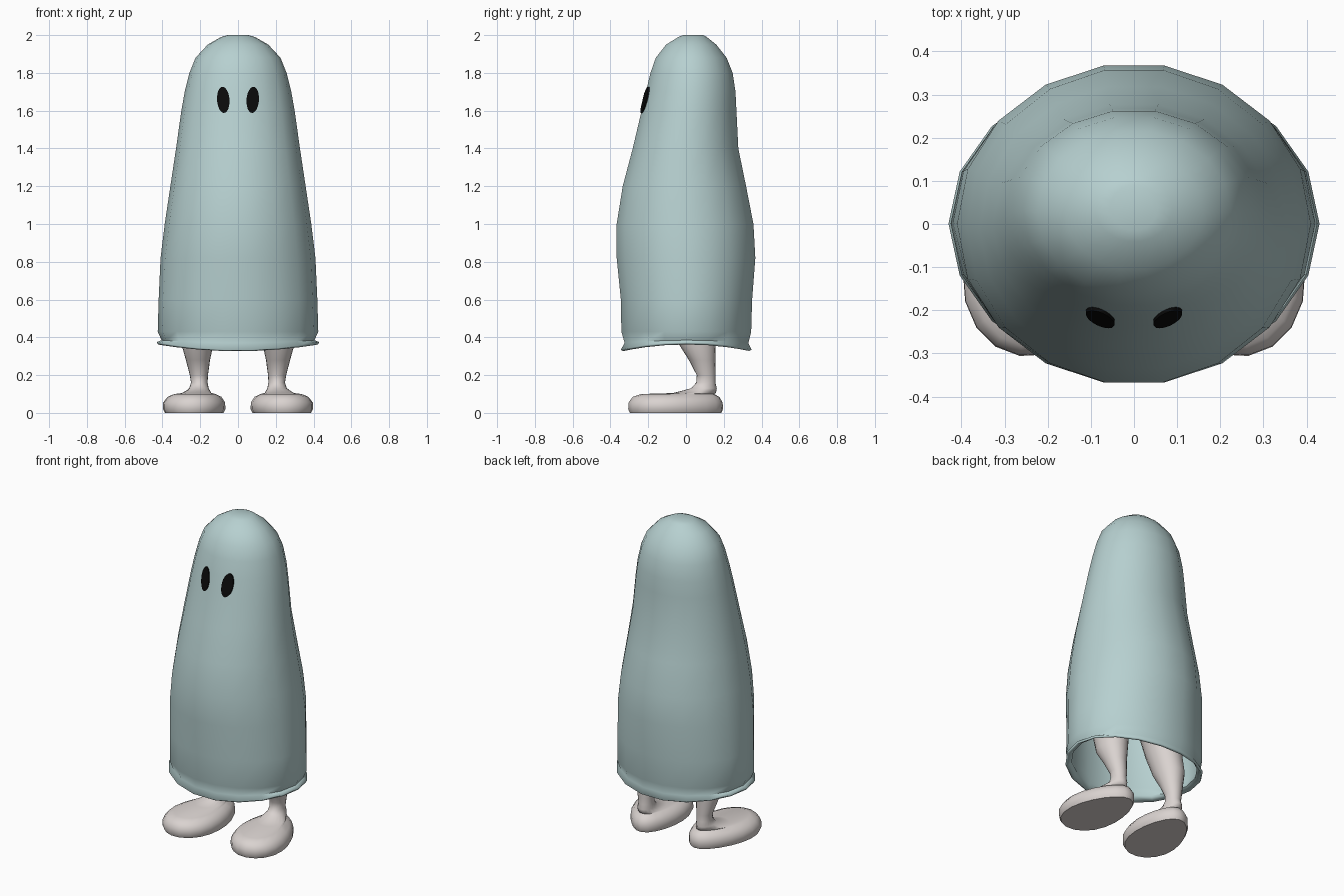
import bpy, bmesh, math
from mathutils import Vector
from mathutils.bvhtree import BVHTree

cube = bpy.data.objects.get("Cube")
if cube:
    bpy.data.objects.remove(cube, do_unlink=True)


def material(name, rgb):
    m = bpy.data.materials.new(name)
    m.use_nodes = True
    m.diffuse_color = (*rgb, 1)
    m.node_tree.nodes["Principled BSDF"].inputs["Base Color"].default_value = (*rgb, 1)
    return m


CLOTH = material("pale teal cloth", (0.47, 0.63, 0.63))
SKIN = material("warm pale grey", (0.70, 0.65, 0.63))
BLACK = material("eye black", (0.003, 0.003, 0.003))


def loft(bm, rings, cap_start=False, cap_end=False):
    """Skin a list of closed rings of points."""
    rows = [[bm.verts.new(p) for p in ring] for ring in rings]
    n = len(rows[0])
    for a, b in zip(rows, rows[1:]):
        for i in range(n):
            j = (i + 1) % n
            bm.faces.new((a[i], a[j], b[j], b[i]))
    if cap_start:
        bm.faces.new(rows[0][::-1])
    if cap_end:
        bm.faces.new(rows[-1])


def finish(bm, name, mat, angle):
    mesh = bpy.data.meshes.new(name)
    bm.normal_update()
    bm.to_mesh(mesh)
    obj = bpy.data.objects.new(name, mesh)
    bpy.context.collection.objects.link(obj)
    mesh.materials.append(mat)
    bpy.ops.object.select_all(action="DESELECT")
    obj.select_set(True)
    bpy.context.view_layer.objects.active = obj
    bpy.ops.object.shade_smooth_by_angle(angle=math.radians(angle))
    return obj


# Draped sheet: height, half width, front y, back y
SHEET = [
    (0.385, 0.405, -0.325, 0.33), (0.43, 0.425, -0.342, 0.345),
    (0.60, 0.42, -0.345, 0.35), (0.82, 0.41, -0.367, 0.367),
    (1.00, 0.388, -0.367, 0.357), (1.20, 0.358, -0.335, 0.318),
    (1.40, 0.328, -0.282, 0.277), (1.60, 0.30, -0.235, 0.267),
    (1.70, 0.282, -0.212, 0.262), (1.80, 0.257, -0.188, 0.247),
    (1.88, 0.225, -0.16, 0.215), (1.95, 0.16, -0.105, 0.16),
    (1.99, 0.09, -0.04, 0.11), (2.00, 0.055, -0.015, 0.09),
]
SIDES = 18


def sheet_ring(z, w, front, back, dip=0.0):
    mid, half = (front + back) / 2, (back - front) / 2 / math.cos(math.pi / SIDES)
    ring = []
    for i in range(SIDES):
        t = 2 * math.pi * i / SIDES
        ring.append((w * math.cos(t), mid + half * math.sin(t),
                     z - dip * math.sin(t) ** 2))
    return ring


bm = bmesh.new()
rings = [sheet_ring(0.375, 0.43, -0.345, 0.347, 0.042),
         sheet_ring(*SHEET[0], 0.015)]
rings += [sheet_ring(*row) for row in SHEET[1:]]
loft(bm, rings, cap_end=True)
bm.normal_update()
surface = BVHTree.FromBMesh(bm)
sheet = finish(bm, "sheet", CLOTH, 60)
bm.free()
solid = sheet.modifiers.new("thickness", "SOLIDIFY")
solid.thickness = 0.014
solid.offset = -1

# Oval eyes laid on the front of the sheet
for side, label in ((1, "left"), (-1, "right")):
    bm = bmesh.new()

    def on_sheet(x, z, lift):
        hit, normal, _, _ = surface.ray_cast(Vector((x, -2, z)), Vector((0, 1, 0)))
        return hit + Vector((0, -lift, 0))

    eye_rings = []
    for scale, lift in ((1, 0.0), (1, 0.008), (0.7, 0.009), (0.35, 0.009), (0.05, 0.009)):
        ring = []
        for i in range(24):
            t = 2 * math.pi * i / 24
            u, v = 0.033 * scale * math.cos(t), 0.069 * scale * math.sin(t)
            ring.append(on_sheet(side * 0.078 + u + side * 0.05 * v, 1.657 + v, lift))
        eye_rings.append(ring)
    loft(bm, eye_rings, cap_end=True)
    finish(bm, label + "_eye", BLACK, 50)
    bm.free()

# Legs with feet: height, centre x, centre y, half width, half length
LEG = [
    (0.00, 0.225, -0.055, 0.150, 0.245), (0.02, 0.225, -0.055, 0.160, 0.254),
    (0.055, 0.225, -0.055, 0.159, 0.252), (0.085, 0.224, -0.053, 0.138, 0.232),
    (0.10, 0.222, -0.045, 0.105, 0.195), (0.105, 0.215, 0.045, 0.075, 0.115),
    (0.13, 0.207, 0.095, 0.052, 0.068), (0.16, 0.205, 0.105, 0.044, 0.051),
    (0.20, 0.207, 0.107, 0.048, 0.05), (0.28, 0.212, 0.085, 0.064, 0.07),
    (0.37, 0.215, 0.058, 0.086, 0.10), (0.50, 0.20, 0.03, 0.10, 0.115),
    (0.75, 0.16, 0.0, 0.12, 0.13),
]
SPLAY = math.radians(9)


def leg_ring(side, z, cx, cy, w, l):
    ring = []
    foot = z < 0.11
    for i in range(20):
        t = 2 * math.pi * i / 20
        u, v = w * math.cos(t), l * math.sin(t)
        if foot:
            # Heel is narrower than the ball of the foot
            u *= 1 - 0.2 * math.sin(t)
            u, v = (u * math.cos(SPLAY) - v * math.sin(SPLAY),
                    u * math.sin(SPLAY) + v * math.cos(SPLAY))
        ring.append((side * (cx + u), cy + v, z))
    return ring if side > 0 else ring[::-1]


for side, label in ((1, "left"), (-1, "right")):
    bm = bmesh.new()
    loft(bm, [leg_ring(side, *row) for row in LEG], cap_start=True, cap_end=True)
    finish(bm, label + "_leg", SKIN, 60)
    bm.free()
